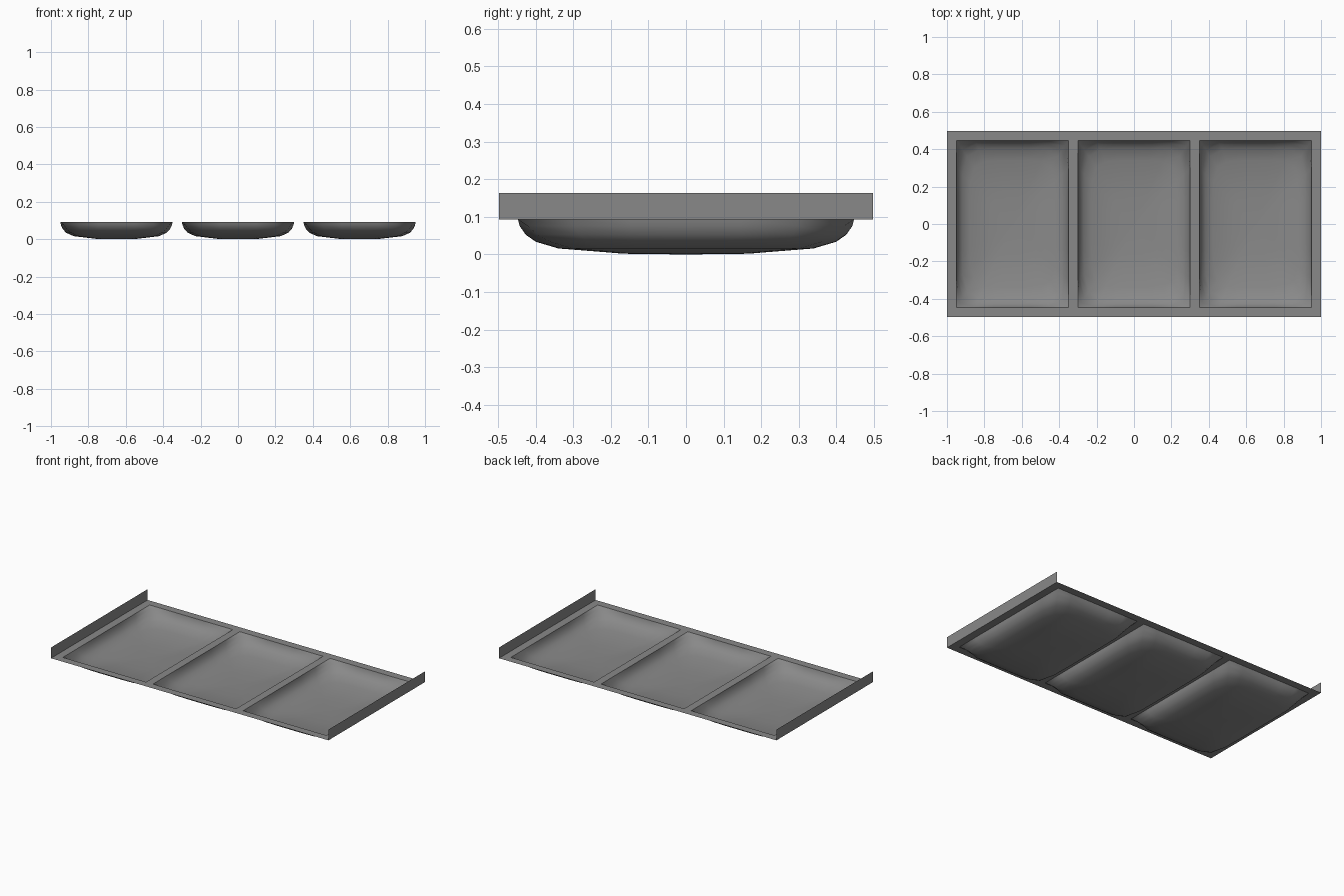
import bpy
import bmesh

cube = bpy.data.objects.get("Cube")
if cube:
    bpy.data.objects.remove(cube, do_unlink=True)

HALF_X, HALF_Y = 1.0, 0.497
FLOOR_Z, TOP_Z = 0.093, 0.163
DISH_X, DISH_Y = 0.3, 0.447

grey = bpy.data.materials.new("tray_grey")
grey.use_nodes = True
colour = (0.25, 0.25, 0.25, 1)
grey.diffuse_color = colour
grey.node_tree.nodes["Principled BSDF"].inputs["Base Color"].default_value = colour


def make_object(name, bm, angle):
    mesh = bpy.data.meshes.new(name)
    bm.to_mesh(mesh)
    bm.free()
    mesh.materials.append(grey)
    obj = bpy.data.objects.new(name, mesh)
    bpy.context.collection.objects.link(obj)
    bpy.ops.object.select_all(action="DESELECT")
    obj.select_set(True)
    bpy.context.view_layer.objects.active = obj
    bpy.ops.object.shade_smooth_by_angle(angle=angle)
    return obj


# Tray: floor frame with three openings, thin walls around its edge
xs = [-HALF_X, -0.95, -0.35, -0.3, 0.3, 0.35, 0.95, HALF_X]
ys = [-HALF_Y, -DISH_Y, DISH_Y, HALF_Y]
bm = bmesh.new()
grid = [[bm.verts.new((x, y, FLOOR_Z)) for y in ys] for x in xs]
for i in range(len(xs) - 1):
    for j in range(len(ys) - 1):
        if j == 1 and i in (1, 3, 5):
            continue
        bm.faces.new((grid[i][j], grid[i + 1][j], grid[i + 1][j + 1], grid[i][j + 1]))
outer = [e for e in bm.edges if e.is_boundary and
         all(abs(v.co.x) == HALF_X or abs(v.co.y) == HALF_Y for v in e.verts)]
walls = bmesh.ops.extrude_edge_only(bm, edges=outer)["geom"]
for v in walls:
    if isinstance(v, bmesh.types.BMVert):
        v.co.z = TOP_Z
for f in bm.faces:
    f.normal_update()
    c = f.calc_center_median()
    if f.normal.x * c.x + f.normal.y * c.y > 0.1:
        f.normal_flip()
make_object("tray_frame", bm, 0.6)

# Dishes: rings that shrink and round off towards the bottom
# Each ring: scale, height, corner power (higher is squarer)
RINGS = [(1.0, FLOOR_Z, None), (0.99, 0.076, 14), (0.955, 0.053, 9),
         (0.895, 0.034, 7), (0.76, 0.016, 6), (0.37, 0.002, 5)]
STEPS = 6


def square_loop():
    side = [-1 + 2 * k / STEPS for k in range(STEPS)]
    return ([(t, -1) for t in side] + [(1, t) for t in side] +
            [(-t, 1) for t in side] + [(-1, -t) for t in side])


def make_dish(name, centre):
    bm = bmesh.new()
    rings = []
    for scale, z, power in RINGS:
        ring = []
        for u, v in square_loop():
            k = scale
            if power:
                k /= (abs(u) ** power + abs(v) ** power) ** (1 / power)
            ring.append(bm.verts.new((centre + u * k * DISH_X, v * k * DISH_Y, z)))
        rings.append(ring)
    count = 4 * STEPS
    for a, b in zip(rings, rings[1:]):
        for i in range(count):
            j = (i + 1) % count
            bm.faces.new((a[i], a[j], b[j], b[i]))
    middle = bm.verts.new((centre, 0, 0))
    for i in range(count):
        bm.faces.new((rings[-1][i], rings[-1][(i + 1) % count], middle))
    make_object(name, bm, 1.4)


for name, x in (("right_dish", -0.65), ("middle_dish", 0), ("left_dish", 0.65)):
    make_dish(name, x)
